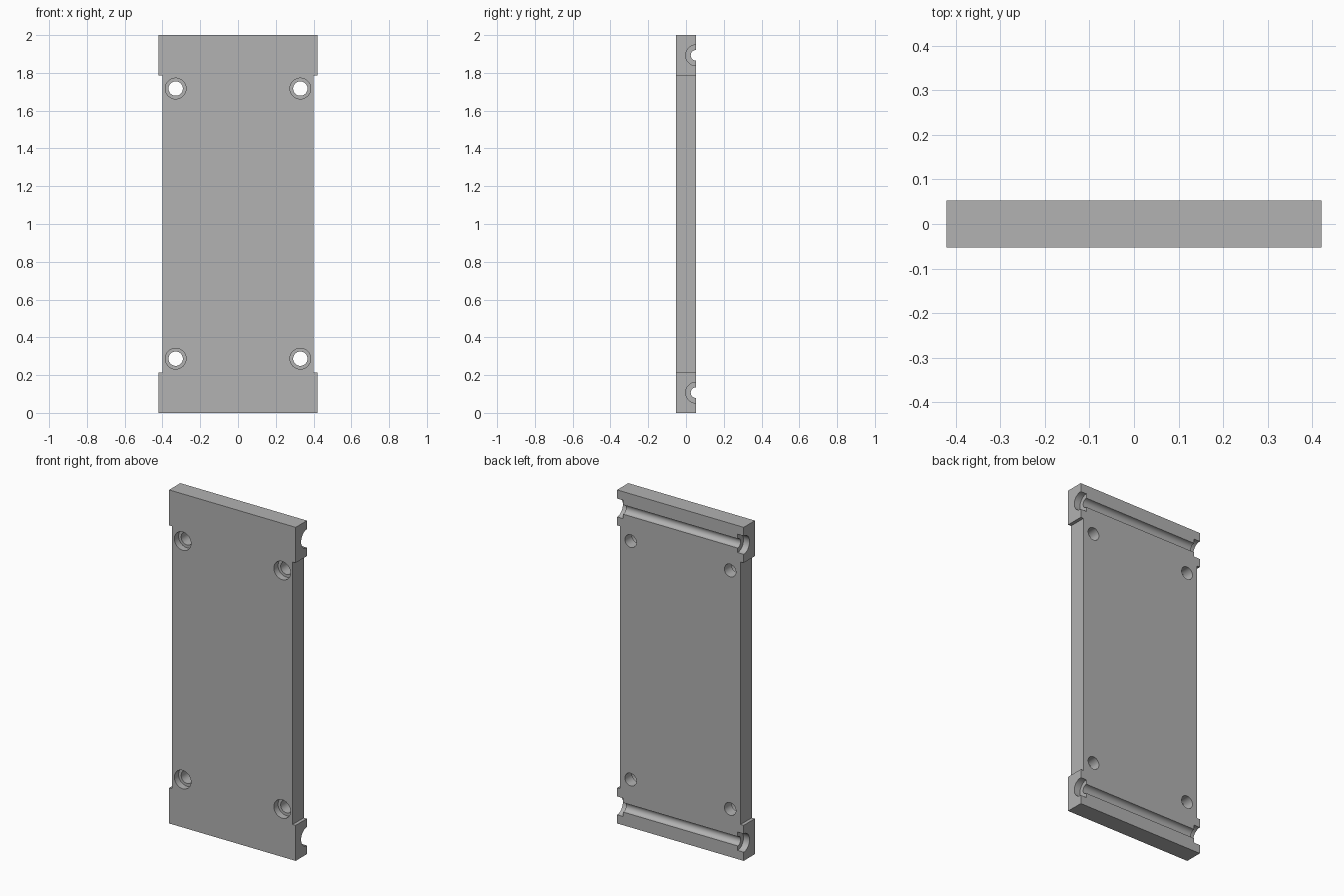
import bpy, bmesh, math
from mathutils import Matrix

old = bpy.data.objects.get("Cube")
if old:
    bpy.data.objects.remove(old, do_unlink=True)

HALF_T = 0.053            # half the plate thickness
END_X, MID_X = 0.42, 0.40  # half widths of the ends and the waist
END_H, TOP = 0.213, 2.0

grey = bpy.data.materials.new("plain grey")
grey.use_nodes = True
colour = (0.445, 0.445, 0.445, 1)
grey.diffuse_color = colour
grey.node_tree.nodes["Principled BSDF"].inputs["Base Color"].default_value = colour


def make_object(name, bm):
    bmesh.ops.recalc_face_normals(bm, faces=bm.faces)
    mesh = bpy.data.meshes.new(name)
    bm.to_mesh(mesh)
    bm.free()
    mesh.materials.append(grey)
    obj = bpy.data.objects.new(name, mesh)
    bpy.context.collection.objects.link(obj)
    return obj


def cut_cylinder(target, axis, centre, radius, length):
    """Subtract a cylinder lying along x or y."""
    turn = Matrix.Rotation(math.pi / 2, 4, 'Y' if axis == 'X' else 'X')
    bm = bmesh.new()
    bmesh.ops.create_cone(bm, cap_ends=True, segments=48, radius1=radius,
                          radius2=radius, depth=length,
                          matrix=Matrix.Translation(centre) @ turn)
    cutter = make_object("hole_cutter", bm)
    cutter.hide_render = True
    mod = target.modifiers.new("hole", 'BOOLEAN')
    mod.operation, mod.solver, mod.object = 'DIFFERENCE', 'EXACT', cutter
    bpy.context.view_layer.objects.active = target
    bpy.ops.object.modifier_apply(modifier=mod.name)
    bpy.data.objects.remove(cutter, do_unlink=True)


# Plate outline with wider ends, extruded through its thickness
right_edge = [(END_X, 0), (END_X, END_H), (MID_X, END_H),
              (MID_X, TOP - END_H), (END_X, TOP - END_H), (END_X, TOP)]
outline = right_edge + [(-x, z) for x, z in reversed(right_edge)]
bm = bmesh.new()
face = bm.faces.new([bm.verts.new((x, -HALF_T, z)) for x, z in outline])
extruded = bmesh.ops.extrude_face_region(bm, geom=[face])["geom"]
bmesh.ops.translate(bm, vec=(0, 2 * HALF_T, 0),
                    verts=[v for v in extruded if isinstance(v, bmesh.types.BMVert)])
plate = make_object("mounting_plate", bm)

# Counterbored screw holes, with the wide bore on the front
for x in (-0.33, 0.33):
    for z in (0.287, 1.717):
        cut_cylinder(plate, 'Y', (x, 0, z), 0.038, 0.4)
        cut_cylinder(plate, 'Y', (x, -HALF_T, z), 0.055, 0.08)

# Rod grooves across the back, with a wider recess at both ends
for z in (0.107, TOP - 0.107):
    cut_cylinder(plate, 'X', (0, HALF_T, z), 0.028, 1.0)
    for x in (-END_X, END_X):
        cut_cylinder(plate, 'X', (x, HALF_T, z), 0.055, 0.08)

bpy.ops.object.select_all(action='DESELECT')
plate.select_set(True)
bpy.context.view_layer.objects.active = plate
bpy.ops.object.shade_smooth_by_angle(angle=math.radians(30))
